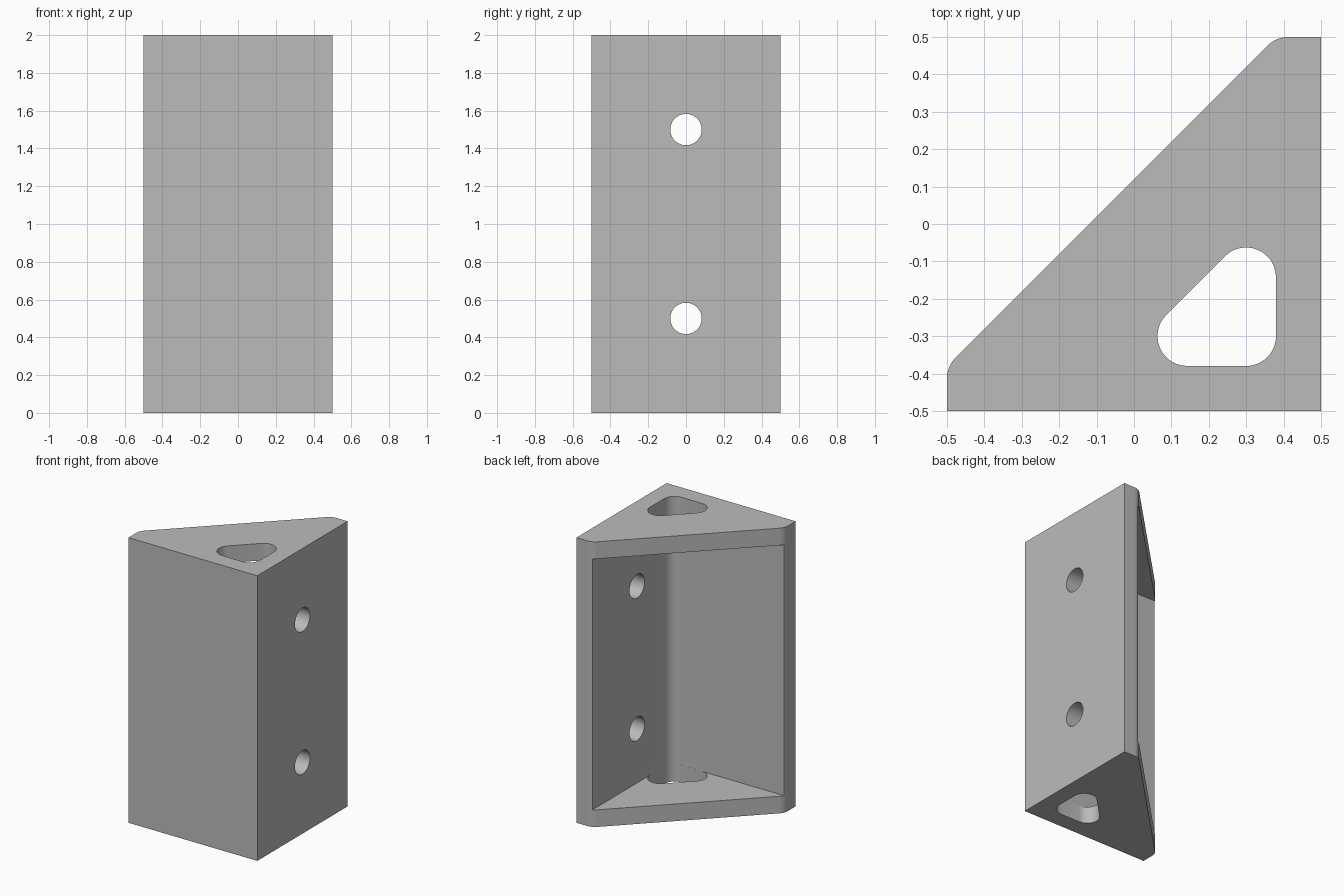
import bpy, bmesh, math
from mathutils import Vector, Matrix

cube = bpy.data.objects.get("Cube")
if cube:
    bpy.data.objects.remove(cube, do_unlink=True)

HEIGHT, HALF, WALL, FILLET = 2.0, 0.5, 0.12, 0.08
INNER = HALF - WALL

grey = bpy.data.materials.new("plain grey")
grey.use_nodes = True
colour = (0.5, 0.5, 0.5, 1)
grey.diffuse_color = colour
grey.node_tree.nodes["Principled BSDF"].inputs["Base Color"].default_value = colour


def rounded(corners, steps=12):
    """Outline from (x, y, radius) corners, each rounded by a tangent arc."""
    outline = []
    for i, (x, y, r) in enumerate(corners):
        p = Vector((x, y))
        if r == 0:
            outline.append(p)
            continue
        a = (Vector(corners[i - 1][:2]) - p).normalized()
        b = (Vector(corners[(i + 1) % len(corners)][:2]) - p).normalized()
        half = a.angle(b) / 2
        centre = p + (a + b).normalized() * r / math.sin(half)
        start = p + a * r / math.tan(half) - centre
        sweep = start.angle_signed(p + b * r / math.tan(half) - centre)
        for k in range(steps + 1):
            outline.append(centre + Matrix.Rotation(-sweep * k / steps, 2) @ start)
    return outline


def prism(name, outline, z0, z1):
    bm = bmesh.new()
    face = bm.faces.new([bm.verts.new((p.x, p.y, z0)) for p in outline])
    top = bmesh.ops.extrude_face_region(bm, geom=[face])["geom"]
    verts = [v for v in top if isinstance(v, bmesh.types.BMVert)]
    bmesh.ops.translate(bm, verts=verts, vec=(0, 0, z1 - z0))
    bmesh.ops.recalc_face_normals(bm, faces=bm.faces)
    mesh = bpy.data.meshes.new(name)
    bm.to_mesh(mesh)
    bm.free()
    mesh.materials.append(grey)
    obj = bpy.data.objects.new(name, mesh)
    bpy.context.collection.objects.link(obj)
    return obj


def cut(target, cutter):
    mod = target.modifiers.new(cutter.name, "BOOLEAN")
    mod.operation, mod.solver, mod.object = "DIFFERENCE", "EXACT", cutter
    bpy.ops.object.select_all(action="DESELECT")
    bpy.context.view_layer.objects.active = target
    target.select_set(True)
    bpy.ops.object.modifier_apply(modifier=mod.name)
    bpy.data.objects.remove(cutter, do_unlink=True)


# Three-sided block with softened ends on the slanted side
bracket = prism("corner_bracket", rounded([
    (HALF, -HALF, 0), (HALF, HALF, 0),
    (INNER, HALF, FILLET), (-HALF, -INNER, FILLET), (-HALF, -HALF, 0)]), 0, HEIGHT)

# Open pocket between the end plates, with a rounded inner corner
cut(bracket, prism("pocket", rounded([
    (INNER, -INNER, FILLET), (INNER, 1, 0), (-1, 1, 0), (-1, -INNER, 0)]),
    WALL, HEIGHT - WALL))

# Rounded triangular opening through both end plates, flush with the pocket
edge = INNER - 0.0004
tip = edge - 2 * FILLET + 0.003 - FILLET * math.sqrt(2) + 0.0
reach = 0.157 + FILLET * (2 + math.sqrt(2))
cut(bracket, prism("plate_opening", rounded([
    (edge, -edge, FILLET), (edge, reach - edge, FILLET),
    (edge - reach, -edge, FILLET)]), -0.1, HEIGHT + 0.1))

# Screw holes through the side wall
for z in (0.5, 1.5):
    bore = prism("screw_bore", [Vector((0.083 * math.cos(t * math.tau / 48),
                                        0.083 * math.sin(t * math.tau / 48)))
                                for t in range(48)], -0.2, 0.2)
    bore.data.transform(Matrix.Translation((HALF, 0, z)) @ Matrix.Rotation(math.pi / 2, 4, "Y"))
    cut(bracket, bore)

bpy.ops.object.shade_smooth_by_angle(angle=math.radians(30))
